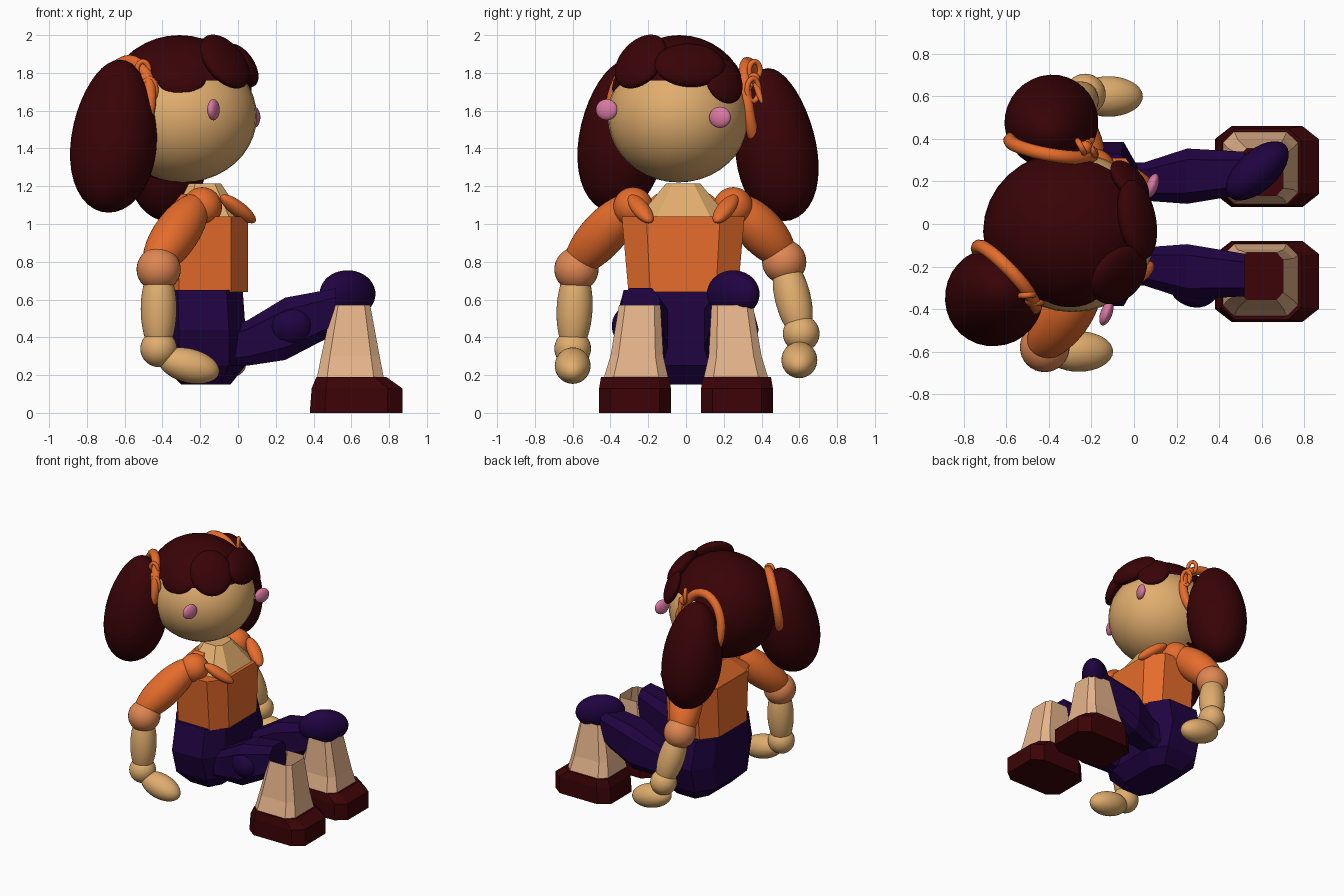
import bpy, bmesh
from math import radians, cos, sin
from mathutils import Vector, Matrix

if "Cube" in bpy.data.objects:
    bpy.data.objects.remove(bpy.data.objects["Cube"])


def material(name, rgb):
    m = bpy.data.materials.new(name)
    m.use_nodes = True
    m.diffuse_color = (*rgb, 1)
    m.node_tree.nodes["Principled BSDF"].inputs["Base Color"].default_value = (*rgb, 1)
    return m


SKIN = material("tan skin", (0.75, 0.42, 0.155))
SOCK = material("pale sock", (0.8, 0.46, 0.26))
SHIRT = material("orange cloth", (0.79, 0.15, 0.024))
ELBOW = material("peach elbow", (0.74, 0.24, 0.085))
PANTS = material("dark purple cloth", (0.014, 0.001, 0.052))
HAIR = material("dark red hair", (0.04, 0.001, 0.002))
SHOE = material("dark red leather", (0.045, 0.001, 0.002))
PINK = material("pink blush", (0.7, 0.19, 0.36))


def finish(name, bm, mat, smooth=True):
    bmesh.ops.recalc_face_normals(bm, faces=bm.faces)
    me = bpy.data.meshes.new(name)
    bm.to_mesh(me)
    bm.free()
    me.materials.append(mat)
    for p in me.polygons:
        p.use_smooth = smooth
    ob = bpy.data.objects.new(name, me)
    bpy.context.collection.objects.link(ob)


def frame(direction, loc):
    """Matrix whose x axis points along a direction."""
    rot = Vector(direction).to_track_quat('X', 'Z').to_matrix().to_4x4()
    return Matrix.Translation(loc) @ rot


def ball(name, loc, size, mat, direction=(1, 0, 0), shape=None, cut=None):
    """Ellipsoid, optionally reshaped, optionally cut by a plane (point, normal)."""
    bm = bmesh.new()
    bmesh.ops.create_uvsphere(bm, u_segments=32, v_segments=20, radius=1)
    if shape:
        for v in bm.verts:
            v.co = shape(v.co)
    size = (size,) * 3 if isinstance(size, float) else size
    bm.transform(frame(direction, loc) @ Matrix.Diagonal((*size, 1)))
    if cut:
        bmesh.ops.bisect_plane(bm, geom=bm.verts[:] + bm.edges[:] + bm.faces[:],
                               plane_co=cut[0], plane_no=cut[1], clear_outer=True)
    finish(name, bm, mat)


def limb(name, a, b, r, mat, extra=1.2):
    """Bulging segment between two joints."""
    a, b = Vector(a), Vector(b)
    ball(name, (a + b) / 2, ((b - a).length / 2 * extra, r, r), mat, b - a)


def loft(name, rings, mat, axis='Z', caps=True, corner=0.6):
    """Flat-sided eight-cornered tube. Ring: centre, half width, half depth."""
    bm = bmesh.new()
    k = corner
    octagon = [(1, -k), (1, k), (k, 1), (-k, 1), (-1, k), (-1, -k), (-k, -1), (k, -1)]
    loops = []
    for c, u, w in rings:
        loops.append([bm.verts.new(Vector(c) + (Vector((p * u, q * w, 0)) if axis == 'Z'
                                                else Vector((0, p * u, q * w))))
                      for p, q in octagon])
    for lo, hi in zip(loops, loops[1:]):
        for i in range(8):
            j = (i + 1) % 8
            bm.faces.new((lo[i], lo[j], hi[j], hi[i]))
    if caps:
        bm.faces.new(loops[0])
        bm.faces.new(loops[-1])
    finish(name, bm, mat, False)


def ring(name, loc, direction, half_w, half_h, tube, mat):
    """Closed rounded cord in an oval loop facing a direction."""
    cu = bpy.data.curves.new(name, 'CURVE')
    cu.dimensions = '3D'
    cu.bevel_depth = tube
    cu.bevel_resolution = 3
    sp = cu.splines.new('POLY')
    n = 32
    sp.points.add(n - 1)
    m = frame(direction, loc)
    for i, p in enumerate(sp.points):
        t = radians(360 * i / n)
        p.co = (*(m @ Vector((0, half_w * cos(t), half_h * sin(t)))), 1)
    sp.use_cyclic_u = True
    cu.materials.append(mat)
    ob = bpy.data.objects.new(name, cu)
    bpy.context.collection.objects.link(ob)


# Torso, neck and pelvis
loft("shirt", [((-0.175, -0.015, 0.64), 0.228, 0.29), ((-0.175, -0.015, 1.04), 0.228, 0.325)], SHIRT)
loft("shirt_yoke", [((-0.26, -0.015, 1.035), 0.14, 0.3), ((-0.23, -0.015, 1.16), 0.07, 0.14)], SHIRT)
loft("neck", [((-0.16, -0.015, 1.035), 0.19, 0.24), ((-0.175, -0.015, 1.215), 0.085, 0.09)], SKIN)
loft("pelvis", [((-0.17, 0, 0.15), 0.13, 0.24), ((-0.18, 0, 0.25), 0.22, 0.33),
                ((-0.18, 0, 0.44), 0.22, 0.385), ((-0.19, 0, 0.65), 0.215, 0.33)], PANTS)

# Legs, socks and shoes
for side, s in (("left", 1), ("right", -1)):
    loft(side + "_thigh", [((-0.05, s * 0.2, 0.35), 0.09, 0.1), ((0.05, s * 0.2, 0.37), 0.09, 0.12),
                           ((0.25, s * 0.225, 0.445), 0.13, 0.165),
                           ((0.52, s * 0.24, 0.54), 0.1, 0.12)], PANTS, axis='X')
    loft(side + "_sock", [((0.595, s * 0.265, 0.17), 0.18, 0.175), ((0.595, s * 0.26, 0.3), 0.155, 0.14),
                          ((0.6, s * 0.245, 0.57), 0.1, 0.11)], SOCK, caps=False, corner=0.7)
    loft(side + "_shoe", [((0.625, s * 0.27, 0), 0.245, 0.19), ((0.63, s * 0.27, 0.13), 0.24, 0.19),
                          ((0.6, s * 0.27, 0.19), 0.185, 0.18)], SHOE, corner=0.68)
ball("left_knee", (0.58, 0.25, 0.63), (0.18, 0.095, 0.125), PANTS, (1, 0.9, 0))
ball("right_knee", (0.28, -0.29, 0.46), (0.12, 0.1, 0.11), PANTS, (1, -0.4, 0))

# Arms: shoulder, elbow, wrist, hand
arms = {
    "right": ((-0.19, -0.28, 1.09), (-0.42, -0.58, 0.76), (-0.42, -0.6, 0.34), (-0.26, -0.6, 0.25)),
    "left": ((-0.19, 0.25, 1.09), (-0.31, 0.52, 0.8), (-0.23, 0.61, 0.42), (-0.12, 0.6, 0.28)),
}
for side, (shoulder, elbow, wrist, hand) in arms.items():
    s = 1 if side == "left" else -1
    middle = (Vector(shoulder) + Vector(elbow)) / 2 + Vector((-0.025, s * 0.01, 0.02))
    along = Vector(elbow) - Vector(shoulder)
    ball(side + "_shoulder", shoulder, 0.105, SHIRT)
    ball(side + "_sleeve", middle, (along.length * 0.6, 0.12, 0.12), SHIRT, along)
    ball(side + "_elbow", elbow, 0.117, ELBOW)
    limb(side + "_forearm", elbow, wrist, 0.095, SKIN, 1.15)
    ball(side + "_wrist", wrist, 0.097, SKIN)
    ball(side + "_hand", hand, (0.165, 0.095, 0.09), SKIN, (1, 0, -0.25))
    ball(side + "_collar", (0.0, s * 0.225 - 0.015, 1.08), (0.125, 0.05, 0.04), SHIRT,
         (0.17, -s * 0.1, -0.13))

# Head, turned slightly to its right
head = Vector((-0.3, -0.04, 1.57))
forward = Vector((cos(radians(-20)), sin(radians(-20)), 0))
ball("face", (-0.29, -0.04, 1.57), (0.39, 0.375, 0.35), SKIN)
skull = ((-0.31, -0.035, 1.61), (0.4, 0.375, 0.39), HAIR)
ball("hair_top", *skull, cut=((0, 0, 1.76), (0, 0, -1)))
ball("hair_back", *skull, cut=(head - forward * 0.12, forward))
for side, loc in (("right", (-0.13, -0.42, 1.605)), ("left", (0.085, 0.18, 1.565))):
    ball(side + "_blush", loc, (0.028, 0.06, 0.056), PINK, forward)

# Fringe locks lying on the brow
locks = [((-0.07, -0.24, 1.86), (0.06, 0.155, 0.17)), ((0.015, 0.02, 1.84), (0.065, 0.19, 0.13)),
         ((-0.02, 0.2, 1.76), (0.045, 0.12, 0.13)), ((-0.3, -0.33, 1.77), (0.045, 0.13, 0.1))]
for i, (loc, size) in enumerate(locks):
    out = Vector(loc) - head
    out.z *= 0.75
    ball("fringe_lock_%d" % (i + 1), loc, size, HAIR, out)


# Pigtails: wider and further out toward the bottom
def droop(v):
    return Vector((v.x * (1 - 0.17 * v.z) - 0.2 * v.z, v.y * (1 - 0.08 * v.z), v.z))


def heading(angle):
    return Vector((cos(radians(angle)), sin(radians(angle)), 0))


# Side, tail angle, tail centre, tail size, band angle, band centre, bow centre
tails = [("right", -132, (-0.655, -0.34, 1.465), (0.225, 0.23, 0.405), -137,
          (-0.6, -0.25, 1.63), (-0.49, -0.35, 1.77)),
         ("left", 70, (-0.39, 0.475, 1.42), (0.215, 0.22, 0.405), 80,
          (-0.39, 0.36, 1.62), (-0.23, 0.36, 1.77))]
for side, tail_angle, loc, size, band_angle, band, bow in tails:
    out = heading(band_angle)
    ball(side + "_pigtail", loc, size, HAIR, heading(tail_angle), droop)
    ring(side + "_hair_band", band, out + Vector((0, 0, 0.15)), 0.195, 0.235, 0.033, SHIRT)
    # Bow knot with loops and hanging ends
    ball(side + "_bow_knot", bow, 0.032, SHIRT)
    across = out.cross(Vector((0, 0, 1)))
    if across.x < 0:
        across = -across
    for n, (dx, dz, w, h) in enumerate(((-0.02, 0.045, 0.032, 0.045), (0.03, -0.06, 0.035, 0.06))):
        ring("%s_bow_loop_%d" % (side, n + 1), Vector(bow) + across * dx + Vector((0, 0, dz)),
             across + out * 0.8, w, h, 0.014, SHIRT)
    for n, d in enumerate((0.3, -0.4)):
        tip = Vector(bow) + out * d * 0.15 + across * 0.03 - Vector((0, 0, 0.12))
        limb("%s_bow_end_%d" % (side, n + 1), bow, tip, 0.016, SHIRT)
